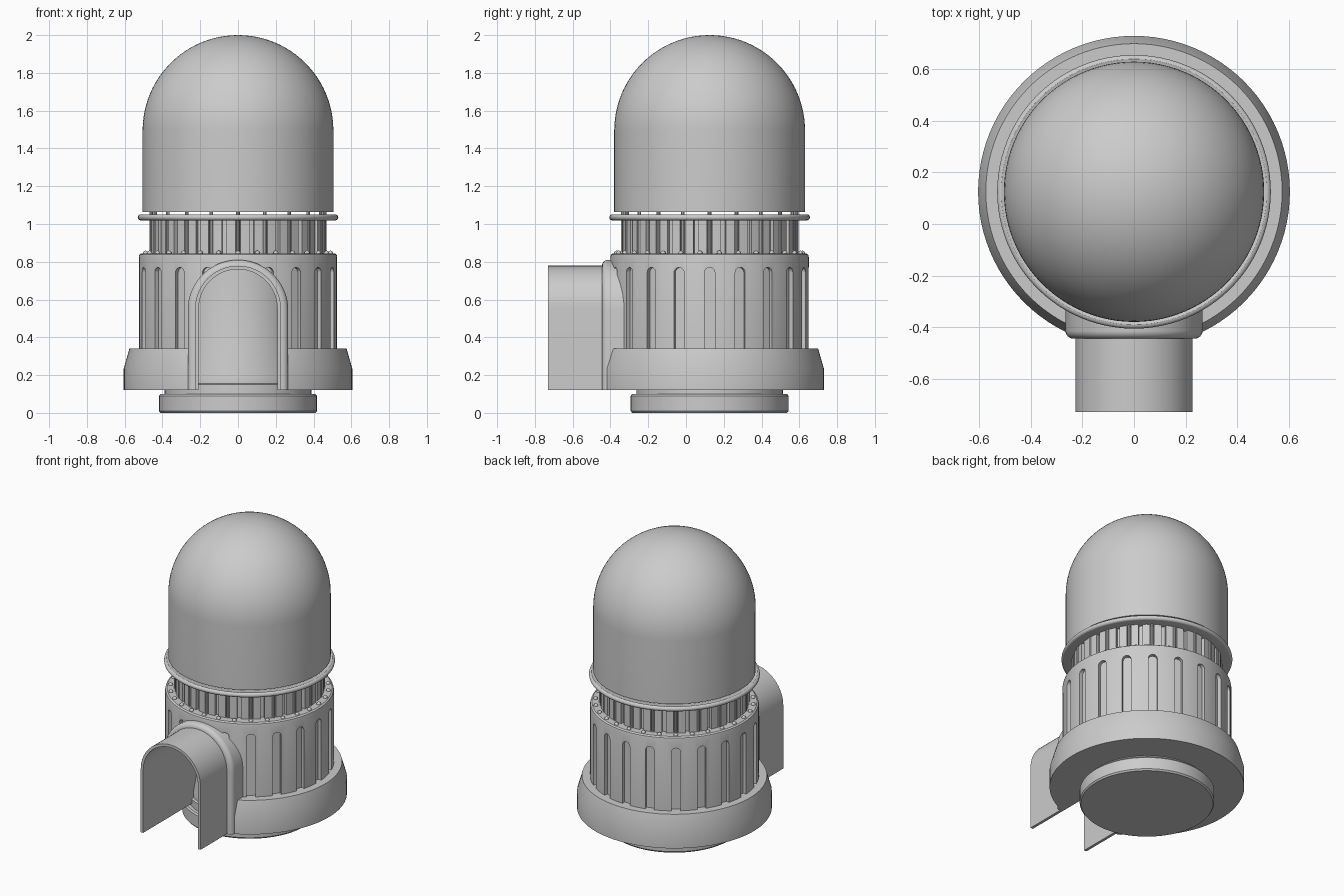
import bpy, bmesh, math
from math import sin, cos, pi, radians

if "Cube" in bpy.data.objects:
    bpy.data.objects.remove(bpy.data.objects["Cube"])

CY = 0.125  # y of the body's vertical axis


def finish(bm, name, smooth=True):
    bmesh.ops.recalc_face_normals(bm, faces=bm.faces)
    me = bpy.data.meshes.new(name)
    bm.to_mesh(me)
    bm.free()
    ob = bpy.data.objects.new(name, me)
    bpy.context.collection.objects.link(ob)
    if smooth:
        shade(ob)
    return ob


def activate(ob):
    bpy.ops.object.select_all(action='DESELECT')
    ob.select_set(True)
    bpy.context.view_layer.objects.active = ob


def shade(ob):
    activate(ob)
    bpy.ops.object.shade_smooth_by_angle(angle=radians(30))


def lathe(name, profile, n=96, smooth=True):
    """Revolve (radius, z) points around the body axis."""
    bm = bmesh.new()
    rings = []
    for r, z in profile:
        if r < 1e-5:
            rings.append([bm.verts.new((0, CY, z))] * n)
        else:
            rings.append([bm.verts.new((r * cos(2 * pi * i / n), CY + r * sin(2 * pi * i / n), z))
                          for i in range(n)])
    for a, b in zip(rings, rings[1:]):
        for i in range(n):
            j = (i + 1) % n
            bm.faces.new(list(dict.fromkeys((a[i], a[j], b[j], b[i]))))
    return finish(bm, name, smooth)


def prism(bm, points, offset):
    """Extrude a closed 3D outline by an offset."""
    a = [bm.verts.new(p) for p in points]
    b = [bm.verts.new([p[k] + offset[k] for k in range(3)]) for p in points]
    bm.faces.new(a)
    bm.faces.new(b[::-1])
    for i in range(len(a)):
        j = (i + 1) % len(a)
        bm.faces.new((a[i], b[i], b[j], a[j]))


def arch(r, cz, z0, n=32):
    return [(r, z0)] + [(r * cos(pi * i / n), cz + r * sin(pi * i / n))
                        for i in range(n + 1)] + [(-r, z0)]


def arch_shell(name, sections, cz, z0):
    """Closed loft of arches: sections are (radius, y) around the wall's cross-section."""
    bm = bmesh.new()
    rows = [[bm.verts.new((x, y, z)) for x, z in arch(r, cz, z0)] for r, y in sections]
    for a, b in zip(rows, rows[1:] + rows[:1]):
        for i in range(len(a) - 1):
            bm.faces.new((a[i], a[i + 1], b[i + 1], b[i]))
    bm.faces.new([r[0] for r in rows])
    bm.faces.new([r[-1] for r in rows][::-1])
    return finish(bm, name)


def cut(ob, cutter):
    m = ob.modifiers.new("cut", 'BOOLEAN')
    m.operation = 'DIFFERENCE'
    m.solver = 'EXACT'
    m.object = cutter
    activate(ob)
    bpy.ops.object.modifier_apply(modifier=m.name)


# foot disc and inner core seen through the doorway
lathe("foot_and_core", [(0, 0), (.41, 0), (.418, .01), (.418, .09), (.41, .1), (.388, .1),
                        (.388, .15), (.375, .155), (.375, .19), (.34, .33), (.34, .82), (0, .82)])

# base skirt and fluted drum
base = lathe("base_skirt", [(0, .12), (.605, .12), (.605, .235), (.575, .34), (0, .34)], smooth=False)
drum = lathe("drum", [(0, .33), (.525, .33), (.525, .825), (.522, .838), (.512, .845), (0, .845)],
             smooth=False)

# cutters: 20 round-topped slots, and the doorway
bm = bmesh.new()
for k in range(20):
    t = k * pi / 10
    pts = [(.5 * cos(t) - u * sin(t), CY + .5 * sin(t) + u * cos(t), z)
           for u, z in arch(.028, .742, .30, 10)]
    prism(bm, pts, (.1 * cos(t), .1 * sin(t), 0))
slots = finish(bm, "slot_cutter", False)
bm = bmesh.new()
prism(bm, [(x, -.8, z) for x, z in arch(.217, .55, -.1)], (0, .74, 0))
door = finish(bm, "door_cutter", False)
cut(drum, slots)
cut(drum, door)
cut(base, door)
shade(drum)
shade(base)
for c in (slots, door):
    bpy.data.objects.remove(c)

# tunnel and its rounded surround
arch_shell("tunnel", [(.208, -.73), (.227, -.73), (.227, -.12), (.208, -.12)], .552, .12)
lip = [(.235 + .031 * sin(a * pi / 12), -.414 - .031 * cos(a * pi / 12)) for a in range(7)]
arch_shell("tunnel_surround", [(.22, -.445)] + lip + [(.266, -.2), (.22, -.2)], .544, .12)

# beads on the drum top
bm = bmesh.new()
for k in range(30):
    t = k * pi / 15 + pi / 2
    s = bmesh.ops.create_uvsphere(bm, u_segments=12, v_segments=8, radius=.014)
    bmesh.ops.translate(bm, verts=s["verts"], vec=(.492 * cos(t), CY + .492 * sin(t), .845))
finish(bm, "beads")

# ribbed neck
bm = bmesh.new()
outline = []
for k in range(40):
    for deg, r in ((-1.6, .442), (1.6, .442), (1.6, .465), (4.5, .465), (7.4, .465)):
        t = radians(k * 9 + deg)
        outline.append((r * cos(t), CY + r * sin(t), .84))
prism(bm, outline, (0, 0, .19))
finish(bm, "ribbed_neck")

# thin posts carrying the dome
bm = bmesh.new()
for k in range(20):
    t = k * pi / 10
    s = bmesh.ops.create_cone(bm, cap_ends=True, segments=10, radius1=.01, radius2=.01, depth=.24)
    bmesh.ops.translate(bm, verts=s["verts"], vec=(.46 * cos(t), CY + .46 * sin(t), .955))
finish(bm, "posts")

# flange ring with rounded rim
rim = [(.515 + .016 * cos(a * pi / 8), 1.035 + .016 * sin(a * pi / 8)) for a in range(-4, 5)]
lathe("flange", [(0, 1.019)] + rim + [(.505, 1.047), (0, 1.047)])

# dome
cap = [(.505 * cos(a * pi / 48), 1.495 + .505 * sin(a * pi / 48)) for a in range(24)]
lathe("dome", [(0, 1.064), (.505, 1.064)] + cap + [(0, 2.0)])
